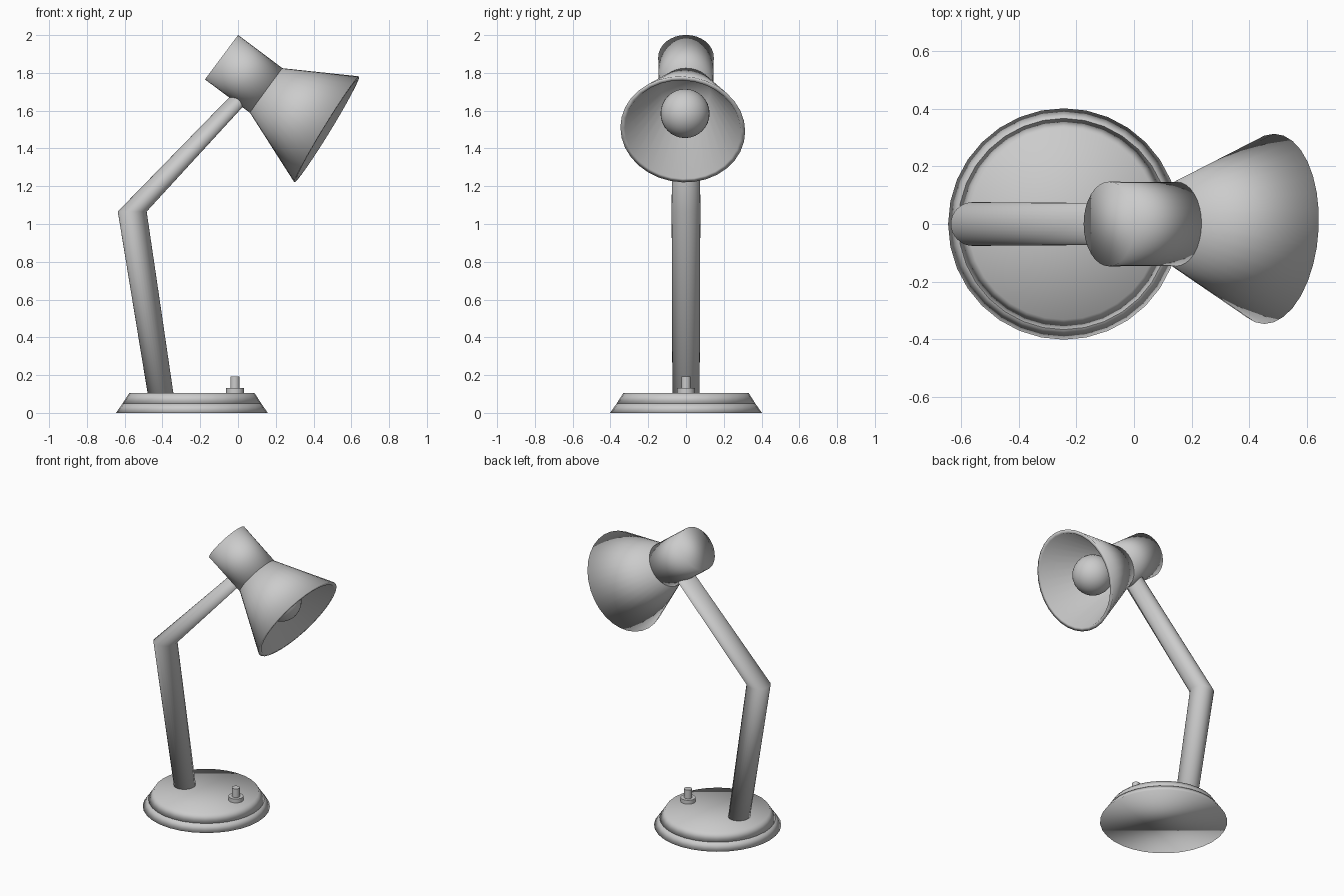
import bpy, bmesh, math
from mathutils import Vector

if "Cube" in bpy.data.objects:
    bpy.data.objects.remove(bpy.data.objects["Cube"])

SEG = 32
UP = Vector((0, 0, 1))


def loft(name, rings, angle=None):
    """Skin a list of (centre, normal, radius_x, radius_y) elliptical rings and cap both ends."""
    bm = bmesh.new()
    loops = []
    for centre, normal, rx, ry in rings:
        n = Vector(normal).normalized()
        u = Vector((0, 1, 0)).cross(n).normalized()   # in-plane, lies along x/z
        v = n.cross(u)                                # in-plane, mostly along y
        loops.append([bm.verts.new(Vector(centre)
                                   + u * rx * math.cos(2 * math.pi * i / SEG)
                                   + v * ry * math.sin(2 * math.pi * i / SEG))
                      for i in range(SEG)])
    for a, b in zip(loops, loops[1:]):
        for i in range(SEG):
            j = (i + 1) % SEG
            bm.faces.new((a[i], a[j], b[j], b[i]))
    bm.faces.new(loops[0])
    bm.faces.new(loops[-1])
    bmesh.ops.recalc_face_normals(bm, faces=bm.faces[:])
    mesh = bpy.data.meshes.new(name)
    bm.to_mesh(mesh)
    bm.free()
    obj = bpy.data.objects.new(name, mesh)
    bpy.context.collection.objects.link(obj)
    bpy.context.view_layer.objects.active = obj
    obj.select_set(True)
    if angle:
        bpy.ops.object.shade_smooth_by_angle(angle=math.radians(angle))
    else:
        bpy.ops.object.shade_smooth()
    obj.select_set(False)
    return obj


def turned(name, x, profile, angle=None):
    """Upright turned part from (radius, height) pairs."""
    return loft(name, [((x, 0, z), UP, r, r) for r, z in profile], angle)


# Base: flared foot with a smooth cover on top
turned("base_foot", -0.244, [(0.402, 0), (0.367, 0.05)])
turned("base_cover", -0.244, [(0.367, 0.05), (0.332, 0.105)])

# Switch: collar and push button
turned("switch_collar", -0.016, [(0.047, 0.09), (0.047, 0.132)], 30)
turned("switch_button", -0.016, [(0.025, 0.12), (0.025, 0.192)], 30)

# Bent arm, sections kept horizontal through the elbow
loft("arm", [((-0.405, 0, 0.07), UP, 0.068, 0.072),
             ((-0.56, 0, 1.066), UP, 0.0765, 0.076),
             ((0.045, 0, 1.705), UP, 0.058, 0.072)])

# Lamp head: tilted cylinder
axis = Vector((0.801, 0, -0.598))
back = Vector((-0.087, 0, 1.883))
front = Vector((0.150, 0, 1.706))
loft("head", [(back, axis, 0.147, 0.147), (front, axis, 0.146, 0.146)])

# Hollow conical shade, mouth slightly turned to the front
mouth_n = Vector((0.855, -0.06, -0.523)).normalized()
mouth = Vector((0.470, -0.017, 1.501))
neck = front - axis * 0.01
loft("shade", [(neck, axis, 0.142, 0.142),
               (mouth, mouth_n, 0.329, 0.331),
               (mouth + mouth_n * 0.002, mouth_n, 0.305, 0.307),
               (front + axis * 0.012, axis, 0.128, 0.128)])

# Bulb
bpy.ops.mesh.primitive_uv_sphere_add(segments=32, ring_count=16, radius=0.13,
                                     location=(0.335, -0.005, 1.585))
bulb = bpy.context.object
bulb.name = "bulb"
bpy.ops.object.shade_smooth()
